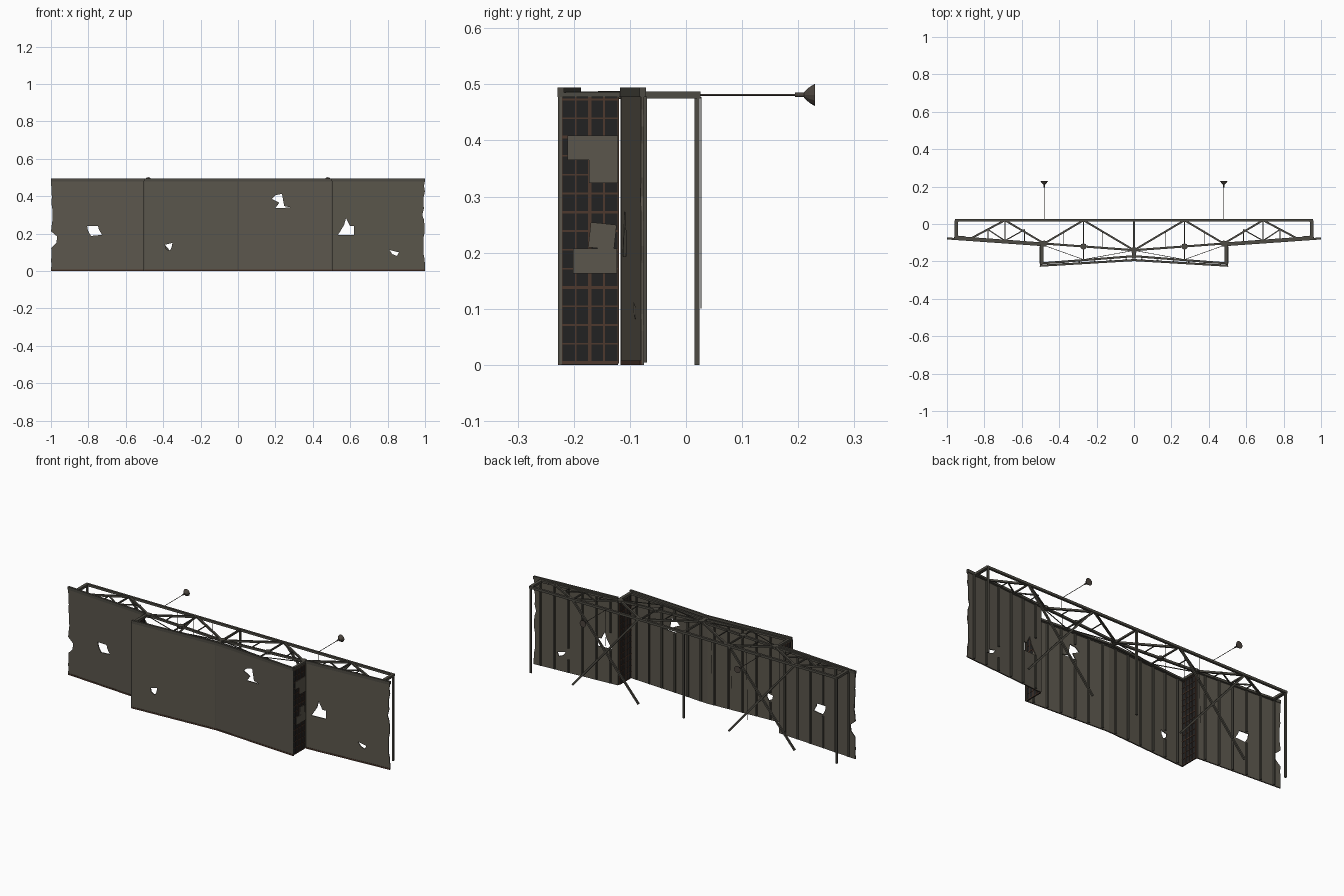
import bpy, bmesh, math, random
from mathutils import Vector, Matrix

if "Cube" in bpy.data.objects:
    bpy.data.objects.remove(bpy.data.objects["Cube"])
random.seed(4)

def material(name, rgb):
    m = bpy.data.materials.new(name)
    m.diffuse_color = (*rgb, 1)
    m.use_nodes = True
    m.node_tree.nodes["Principled BSDF"].inputs["Base Color"].default_value = m.diffuse_color
    return m

BOARD = material("weathered_grey_board", (0.105, 0.094, 0.073))
STEEL = material("dull_steel", (0.075, 0.07, 0.056))
RUST = material("rusty_brown", (0.075, 0.04, 0.026))
GLASS = material("dark_glass", (0.016, 0.016, 0.016))
LAMP = material("lamp_brown_grey", (0.07, 0.058, 0.048))

def finish(name, bm, mat):
    me = bpy.data.meshes.new(name)
    bm.to_mesh(me)
    bm.free()
    ob = bpy.data.objects.new(name, me)
    me.materials.append(mat)
    bpy.context.collection.objects.link(ob)
    return ob

def add_beam(bm, a, b, w, h):
    """box from a to b, w wide across, h deep in the upright direction"""
    a, b = Vector(a), Vector(b)
    d = (b - a).normalized()
    up = Vector((0, 1, 0)) if abs(d.z) > 0.1 else Vector((0, 0, 1))
    side = up.cross(d).normalized()
    up = d.cross(side)
    rot = Matrix((d * (b - a).length, side * w, up * h)).transposed().to_4x4()
    bmesh.ops.create_cube(bm, size=1, matrix=Matrix.Translation((a + b) / 2) @ rot)

def beams(name, mat, items):
    bm = bmesh.new()
    for it in items:
        add_beam(bm, *it)
    return finish(name, bm, mat)

def front_y(x, inner):
    """depth of the folded board line at x"""
    x = abs(x)
    return -0.196 - 0.06 * x if inner else -0.115 + 0.07 * (x - 0.5)

# ---- board panels with torn holes
holes = {
    "left_outer": [[(-.807, .24), (-.749, .24), (-.743, .22), (-.727, .193), (-.786, .187), (-.802, .214)]],
    "left_inner": [[(-.39, .14), (-.37, .145), (-.35, .15), (-.355, .125), (-.365, .108), (-.385, .118)]],
    "right_inner": [[(.18, .385), (.2, .405), (.235, .412), (.247, .347), (.285, .339), (.2, .336), (.22, .365)]],
    "right_outer": [[(.535, .193), (.567, .245), (.578, .283), (.6, .24), (.62, .24), (.62, .193)],
                    [(.795, .135), (.81, .112), (.86, .1), (.85, .08), (.825, .09)]],
}
TOP = 0.485

def ragged(sign):
    """torn outer edge from bottom to top, with a notch"""
    notch = [(-.97, .15), (-.968, .185)] if sign < 0 else [(.985, .3)]
    zs = [z * TOP / 16 for z in range(1, 16)]
    pts = [(sign * (1 - random.uniform(0, .009)), z) for z in zs
           if all(abs(z - n[1]) > .022 for n in notch)]
    return sorted(pts + notch, key=lambda p: p[1])

def panel(key, x0, x1, inner):
    outline = [(x0, 0), (x1, 0)]
    if key == "right_outer":
        outline += ragged(1)
    outline += [(x1, TOP), (x0, TOP)]
    if key == "left_outer":
        outline += ragged(-1)[::-1]
    bm = bmesh.new()
    for loop in [outline] + holes[key]:
        vs = [bm.verts.new((x, front_y(x, inner), z)) for x, z in loop]
        for i in range(len(vs)):
            bm.edges.new((vs[i - 1], vs[i]))
    bmesh.ops.triangle_fill(bm, edges=bm.edges[:], use_beauty=True, normal=(0, -1, 0))
    for f in bm.faces:
        f.normal_update()
        if f.normal.y > 0:
            f.normal_flip()
    ob = finish(key + "_board", bm, BOARD)
    s = ob.modifiers.new("thickness", "SOLIDIFY")
    s.thickness, s.offset = 0.005, -1
    # ribs on the back, interrupted at holes
    ribs, n = [], 6
    for i in range(n):
        x = x0 + (x1 - x0) * (i + .5) / n
        y = front_y(x, inner) + .009
        cuts = [0.004]
        for h in holes[key]:
            xs, zs = [p[0] for p in h], [p[1] for p in h]
            if min(xs) - .005 < x < max(xs) + .005:
                cuts += [min(zs) - .005, max(zs) + .005]
        cuts.append(.478)
        for a, b in zip(cuts[::2], cuts[1::2]):
            ribs.append(((x, y, a), (x, y, b), .009, .009))
    beams(key + "_ribs", STEEL, ribs)
    # cap and bottom trim
    P = lambda x, z, d=0: (x, front_y(x, inner) + d, z)
    beams(key + "_top_cap", STEEL, [(P(x0, .486, .003), P(x1, .486, .003), .011, .017)])
    beams(key + "_bottom_trim", RUST, [(P(x0, .004, 0), P(x1, .004, 0), .004, .008)])
    beams(key + "_edge_strips", STEEL, [(P(x, .002, 0), P(x, .48, 0), .004, .004)
                                        for x in (x0, x1) if abs(x) < .9])

panel("left_outer", -1, -.5, False)
panel("left_inner", -.502, 0, True)
panel("right_inner", 0, .502, True)
panel("right_outer", .5, 1, False)

# ---- glazed side returns where the centre boards step forward
for s, side in ((-1, "left"), (1, "right")):
    x, ya, yb, zt = s * .497, -.222, -.121, .477
    beams(side + "_return_glass", GLASS, [((x, ya, zt / 2), (x, yb, zt / 2), .004, zt)])
    bars = []
    for i in range(5):
        y = ya + (yb - ya) * i / 4
        t = .006 if i == 2 else .003
        bars.append(((x, y, .002), (x, y, zt), .008, t))
    for i in range(15):
        z = .004 + (zt - .008) * i / 14
        t = .005 if i % 4 == 0 else .003
        bars.append(((x, ya, z), (x, yb, z), .008, t))
    beams(side + "_return_frame", RUST, bars)
    xp = s * .503
    beams(side + "_return_patches", BOARD, [
        ((xp, -.211, .387), (xp, -.121, .387), .002, .044),
        ((xp, -.173, .345), (xp, -.121, .345), .002, .042),
        ((xp, -.172, .232), (xp, -.126, .227), .003, .045),
        ((xp, -.201, .185), (xp, -.123, .185), .002, .044)])
    beams(side + "_return_top", STEEL, [((x, -.226, .481), (x, -.1, .481), .012, .008)])

# ---- flat roof truss
Z, BY = .481, .02
def cy(x):
    return -.14 + .07 * abs(x) / .95

back = [((-.957, BY, Z), (.957, BY, Z), .012, .013)]
chord, web, thin, inner = [], [], [], []
for s in (-1, 1):
    P = lambda x, y: (s * x, y, Z)
    chord += [(P(.95, cy(.95)), P(0, cy(0)), .011, .012),
              (P(.95, BY), P(.95, -.078), .017, .013),
              (P(.95, -.072), P(.9, -.076), .02, .01),
              (P(.955, .008), P(.935, BY), .01, .01)]
    zig = [(.87, cy(.87)), (.69, BY), (.48, cy(.48)), (.27, BY), (0, cy(0))]
    for a, b in zip(zig, zig[1:]):
        web.append((P(*a), P(*b), .01, .01))
    web += [(P(x, BY), P(x, cy(x)), .007, .008) for x in (.69, .27)]
    # secondary struts
    for x in (.78, .585):
        thin += [(P(x, -.03), P(x, cy(x)), .004, .005),
                 (P(x, -.03), P(.69, cy(.69)), .006, .006)]
    for x in (.375, .17):
        thin.append((P(x, -.035 if x > .3 else -.04), P(x, cy(x)), .004, .005))
    # forward frame behind the centre boards
    inner += [(P(.49, -.1), P(.49, -.215), .014, .013),
              (P(.49, -.21), P(0, -.172), .011, .011),
              (P(.48, -.115), P(.27, -.19), .003, .004),
              (P(.27, -.125), P(.27, -.19), .006, .006),
              (P(.27, -.19), P(.02, -.145), .003, .004)]
web.append(((0, BY, Z), (0, cy(0), Z), .009, .01))
inner.append(((0, -.13, Z), (0, -.185, Z), .02, .012))
beams("truss_back_chord", STEEL, back)
beams("truss_front_chord", STEEL, chord)
beams("truss_web", STEEL, web)
beams("truss_secondary_struts", STEEL, thin)
beams("centre_forward_frame", STEEL, inner)

# round gusset plates at truss joints
bm = bmesh.new()
for x, r in ((0, .017), (.27, .017), (-.27, .017), (.48, .017), (-.48, .017)):
    bmesh.ops.create_cone(bm, cap_ends=True, segments=8, radius1=r, radius2=r, depth=.014,
                          matrix=Matrix.Translation((x, cy(x), Z)))
finish("truss_gussets", bm, STEEL)

# ---- rear posts, cross braces and hanging cables
beams("rear_posts", STEEL, [((x, BY, 0), (x, BY, .48), .011, .009) for x in (-.95, 0, .95)])
beams("cross_braces", STEEL, [((s * a, BY, .003), (s * b, BY, .48), .01, .009)
                              for s in (-1, 1) for a, b in ((.28, .69), (.69, .28))])
beams("hanging_cables", STEEL, [((x, .027, z), (x + .004, .027, .477), .0015, .0015)
                                for x, z in ((-.4, .1), (-.3, .25), (-.18, .3), (.48, .28))])

# ---- lamps on thin arms
for s, side in ((-1, "left"), (1, "right")):
    bm = bmesh.new()
    for r1, r2, ya, yb in ((.0015, .0015, BY, .2), (.004, .004, .194, .212),
                           (.005, .014, .21, .22), (.014, .02, .22, .23)):
        bmesh.ops.create_cone(bm, cap_ends=True, segments=12, radius1=r1, radius2=r2, depth=yb - ya,
                              matrix=Matrix.Translation((s * .48, (ya + yb) / 2, Z))
                              @ Matrix.Rotation(-math.pi / 2, 4, 'X'))
    finish(side + "_lamp", bm, LAMP)
